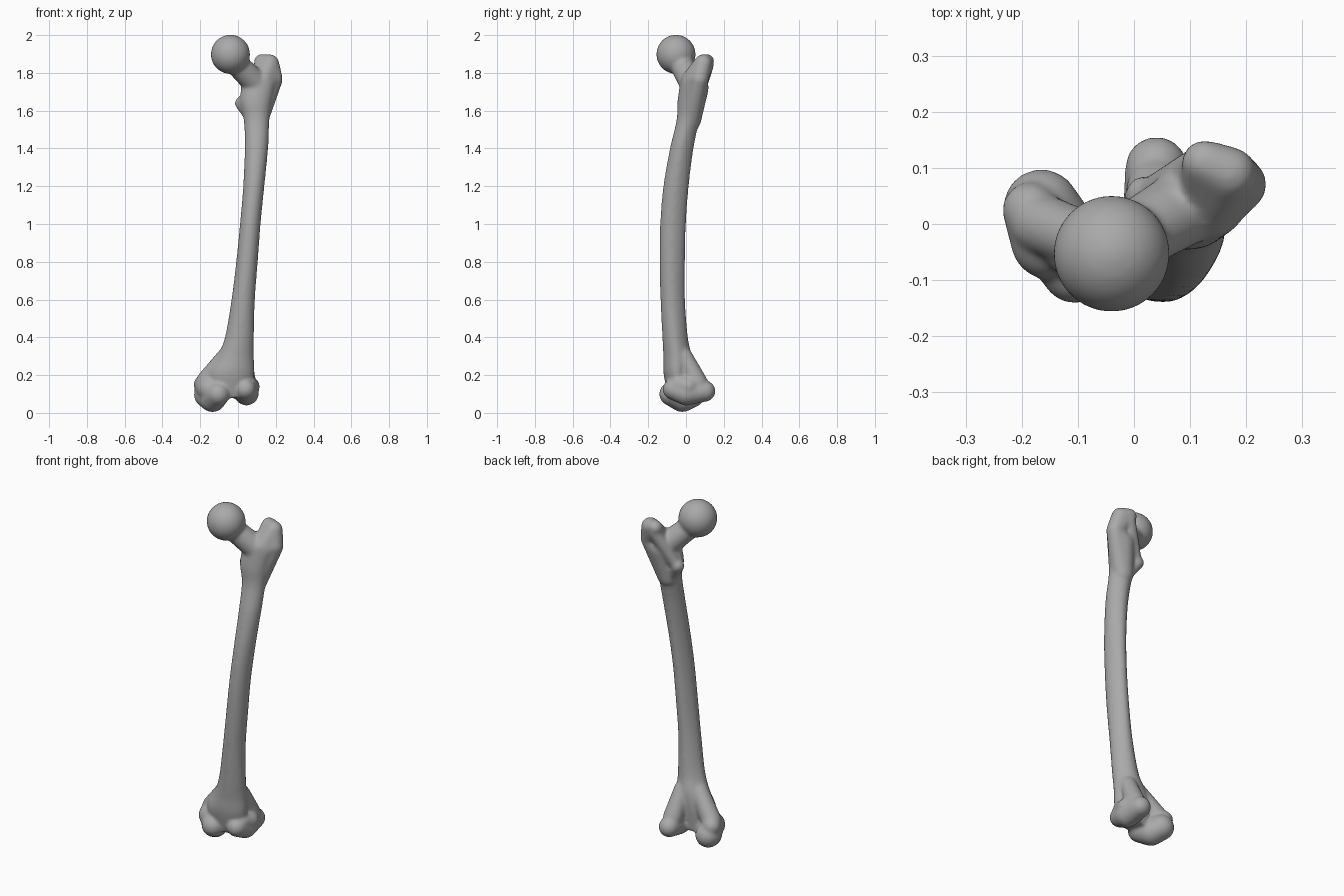
import bpy, bmesh, math

if "Cube" in bpy.data.objects:
    bpy.data.objects.remove(bpy.data.objects["Cube"])

bm = bmesh.new()

# Unit ball points shared by every blob
unit = bmesh.new()
bmesh.ops.create_icosphere(unit, subdivisions=4, radius=1)
unit_points = [v.co.copy() for v in unit.verts]
unit.free()


def blob(*balls):
    """Closed hull stretched around balls given as (x, y, z, radius)."""
    hull = bmesh.new()
    for x, y, z, r in balls:
        for p in unit_points:
            hull.verts.new((x + p.x * r, y + p.y * r, z + p.z * r))
    bmesh.ops.convex_hull(hull, input=list(hull.verts))
    inner = [v for v in hull.verts if not v.link_faces]
    bmesh.ops.delete(hull, geom=inner, context="VERTS")
    part = bpy.data.meshes.new("part")
    hull.to_mesh(part)
    hull.free()
    bm.from_mesh(part)
    bpy.data.meshes.remove(part)


def spline(a, b, c, d, t):
    return 0.5 * (2 * b + (c - a) * t + (2 * a - 5 * b + 4 * c - d) * t * t
                  + (3 * b - a - 3 * c + d) * t ** 3)


def loft(sections, sides=32, steps=6):
    """Closed tube through sections (z, x min, x max, y min, y max)."""
    secs = [sections[0]] + sections + [sections[-1]]
    rows = []
    for i in range(len(sections) - 1):
        for k in range(steps):
            rows.append([spline(*p, k / steps) for p in zip(*secs[i:i + 4])])
    rows.append(sections[-1])
    rings = []
    for z, x0, x1, y0, y1 in rows:
        ring = []
        for s in range(sides):
            a = math.tau * s / sides
            back = max(math.sin(a), 0)
            x = (x0 + x1) / 2 + (x1 - x0) / 2 * math.cos(a) * (1 - 0.2 * back)
            y = (y0 + y1) / 2 + (y1 - y0) / 2 * math.sin(a)
            ring.append(bm.verts.new((x, y, z)))
        rings.append(ring)
    for lo, hi in zip(rings, rings[1:]):
        for s in range(sides):
            t = (s + 1) % sides
            bm.faces.new((lo[s], lo[t], hi[t], hi[s]))
    bm.faces.new(rings[0][::-1])
    bm.faces.new(rings[-1])


# Bowed shaft, flaring at both ends
loft([
    (0.08, -0.13, 0.05, -0.09, 0.02),
    (0.20, -0.16, 0.085, -0.118, 0.03),
    (0.30, -0.11, 0.085, -0.12, 0.03),
    (0.40, -0.07, 0.085, -0.125, 0.01),
    (0.60, -0.035, 0.09, -0.135, -0.005),
    (0.80, -0.01, 0.105, -0.14, -0.005),
    (1.00, 0.01, 0.12, -0.137, 0.0),
    (1.20, 0.027, 0.14, -0.12, 0.015),
    (1.40, 0.035, 0.16, -0.085, 0.04),
    (1.55, 0.03, 0.167, -0.05, 0.07),
    (1.65, 0.01, 0.18, -0.045, 0.085),
    (1.75, 0.02, 0.2, -0.03, 0.09),
])

# Ball head and neck
blob((-0.04, -0.053, 1.898, 0.104))
blob((-0.03, -0.04, 1.87, 0.06), (0.09, 0.03, 1.75, 0.068))

# Greater trochanter, its rear crest and the lesser trochanter
blob((0.125, 0.11, 1.86, 0.04), (0.17, 0.09, 1.85, 0.048),
     (0.19, 0.07, 1.765, 0.047), (0.135, 0.03, 1.76, 0.055))
blob((0.19, 0.07, 1.76, 0.045), (0.13, 0.05, 1.72, 0.07), (0.1, 0.02, 1.55, 0.06))
blob((0.125, 0.11, 1.83, 0.035), (0.08, 0.07, 1.7, 0.03), (0.025, 0.05, 1.64, 0.03))
blob((0.02, 0.05, 1.64, 0.037), (0.06, 0.03, 1.58, 0.035))

# Inner condyle on the right, with its epicondyle and flare
blob((-0.105, -0.08, 0.1, 0.062), (-0.135, -0.02, 0.076, 0.072), (-0.165, 0.03, 0.095, 0.068))
blob((-0.185, 0.025, 0.15, 0.05), (-0.15, -0.03, 0.13, 0.07))
blob((-0.06, -0.04, 0.3, 0.05), (-0.165, 0.0, 0.17, 0.055))

# Outer condyle on the left, with its epicondyle and flare
blob((0.04, -0.07, 0.125, 0.054), (0.045, 0.0, 0.105, 0.066), (0.04, 0.1, 0.115, 0.056))
blob((0.065, 0.015, 0.14, 0.05), (0.05, -0.04, 0.15, 0.05))
blob((0.03, -0.01, 0.3, 0.045), (0.04, 0.06, 0.16, 0.055))

bmesh.ops.recalc_face_normals(bm, faces=bm.faces)
mesh = bpy.data.meshes.new("thigh_bone")
bm.to_mesh(mesh)
bm.free()
bone = bpy.data.objects.new("thigh_bone", mesh)
bpy.context.collection.objects.link(bone)

# Fuse the parts into one soft skin
fuse = bone.modifiers.new("fuse", "REMESH")
fuse.mode = "VOXEL"
fuse.voxel_size = 0.008
fuse.use_smooth_shade = True
soften = bone.modifiers.new("soften", "SMOOTH")
soften.factor = 0.5
soften.iterations = 14

# Plain grey bone
grey = bpy.data.materials.new("bone_grey")
grey.use_nodes = True
colour = (0.4, 0.4, 0.4, 1)
grey.diffuse_color = colour
grey.node_tree.nodes["Principled BSDF"].inputs["Base Color"].default_value = colour
mesh.materials.append(grey)
